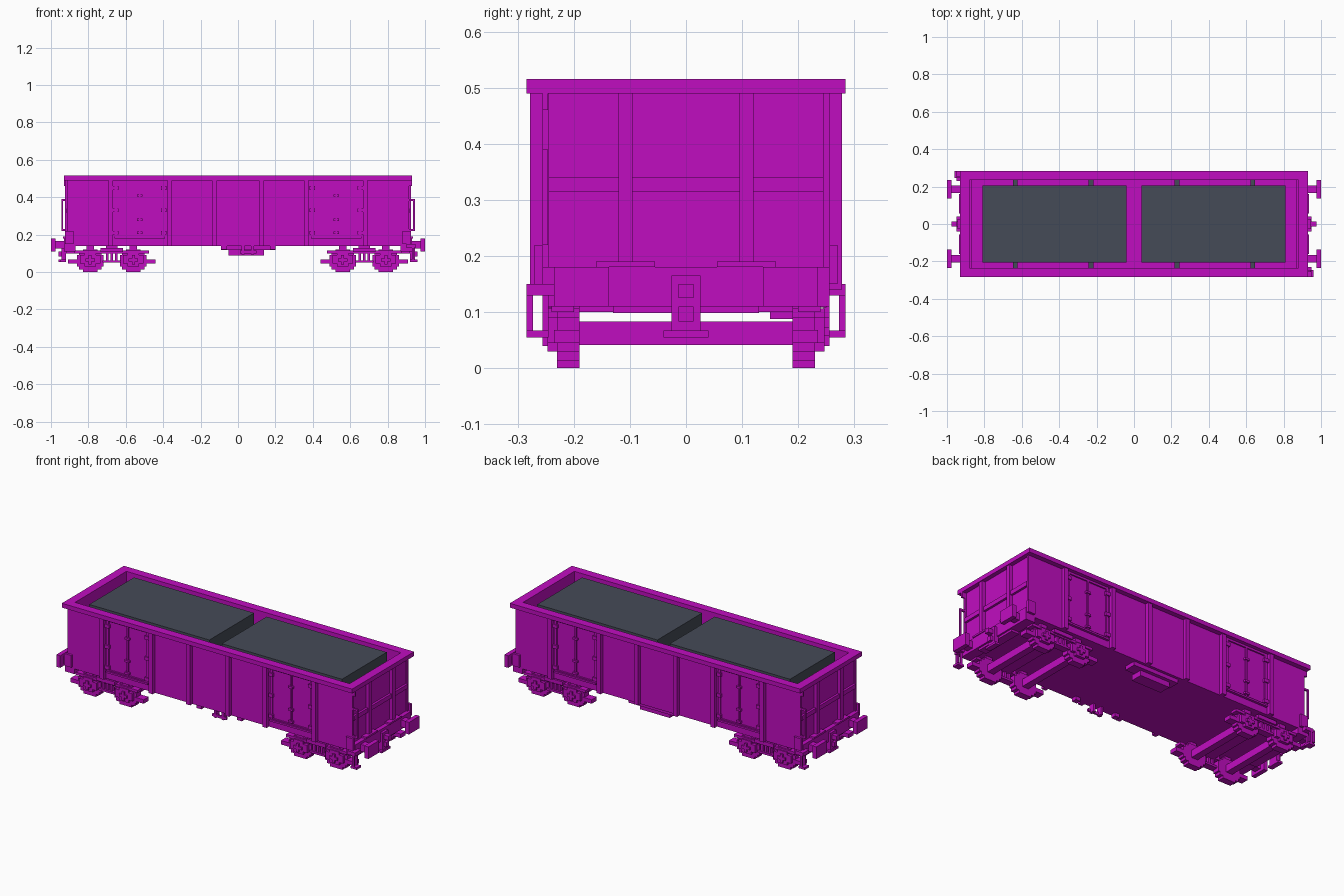
import bpy
import bmesh
from mathutils import Vector

if "Cube" in bpy.data.objects:
    bpy.data.objects.remove(bpy.data.objects["Cube"], do_unlink=True)


def make_material(name, colour):
    material = bpy.data.materials.new(name)
    material.use_nodes = True
    material.diffuse_color = (*colour, 1)
    shader = next(n for n in material.node_tree.nodes if n.type == "BSDF_PRINCIPLED")
    shader.inputs["Base Color"].default_value = (*colour, 1)
    shader.inputs["Roughness"].default_value = 0.8
    return material


PURPLE = make_material("purple paint", (0.53, 0.004, 0.53))
SLATE = make_material("slate cargo", (0.06, 0.07, 0.095))

# Sign pairs used to repeat a box around the wagon
MIRRORS = {
    "once": [(1, 1)],
    "ends": [(1, 1), (-1, 1)],
    "sides": [(1, 1), (1, -1)],
    "corners": [(1, 1), (-1, 1), (1, -1), (-1, -1)],
    "turned": [(1, 1), (-1, -1)],
}


def part(name, boxes, repeat="once", material=PURPLE):
    """Join boxes given as (x range, y range, z range) into one object."""
    bm = bmesh.new()
    for ranges in boxes:
        low = Vector([min(r) for r in ranges])
        high = Vector([max(r) for r in ranges])
        centre, size = (low + high) / 2, high - low
        for sx, sy in MIRRORS[repeat]:
            cube = bmesh.ops.create_cube(bm, size=1)
            for v in cube["verts"]:
                v.co = Vector((v.co.x * size.x + centre.x * sx,
                               v.co.y * size.y + centre.y * sy,
                               v.co.z * size.z + centre.z))
    mesh = bpy.data.meshes.new(name)
    bm.to_mesh(mesh)
    bm.free()
    mesh.materials.append(material)
    obj = bpy.data.objects.new(name, mesh)
    bpy.context.collection.objects.link(obj)
    return obj


def around(centre, half):
    return (centre - half, centre + half)


# Overall dimensions
RIM_X, RIM_Y, RIM_TOP, RIM_BASE = 0.93, 0.284, 0.515, 0.49
WALL_X, WALL_Y = 0.905, 0.256
INNER_X, INNER_Y = 0.88, 0.235
FLOOR = 0.14
RIB_Y = 0.278
wall_height = (FLOOR, RIM_BASE)

# Open body
part("floor", [(around(0, WALL_X), around(0, WALL_Y), (FLOOR, 0.16))])
part("side_walls", [(around(0, WALL_X), (INNER_Y, WALL_Y), wall_height)], "sides")
part("end_walls", [((INNER_X, WALL_X), around(0, INNER_Y), wall_height)], "ends")
rim_height = (RIM_BASE, RIM_TOP)
part("side_rims", [(around(0, RIM_X), (INNER_Y, RIM_Y), rim_height)], "sides")
part("end_rims", [((INNER_X, RIM_X), around(0, INNER_Y), rim_height)], "ends")

# Side ribs
part("side_ribs", [(around(x, 0.013), (WALL_Y, RIB_Y), wall_height)
                   for x in (0.125, 0.365, 0.68)], "corners")

# Double doors with frames, hinges and latches
door = 0.525
door_y = (WALL_Y, 0.264)
door_frame = [(around(door + s * 0.128, 0.008), door_y, (0.18, RIM_BASE)) for s in (-1, 1)]
door_frame += [(around(door, 0.135), door_y, around(z, 0.006)) for z in (0.19, 0.483)]
door_frame += [(around(door, 0.004), door_y, (0.19, 0.48))]
part("door_frames", door_frame, "corners")
part("door_sills", [(around(door, 0.135), (WALL_Y, 0.27), (0.18, 0.19))], "corners")
part("door_latches", [(around(door, 0.014), (WALL_Y, 0.27), around(z, 0.006))
                      for z in (0.21, 0.28, 0.41)], "corners")
part("door_hinges", [(around(door + s * 0.128, 0.014), (WALL_Y, 0.27), around(z, 0.01))
                     for s in (-1, 1) for z in (0.21, 0.33, 0.45)], "corners")

# End wall posts and crossbar
part("end_posts", [((WALL_X, 0.925), (0.095, 0.12), (0.17, RIM_BASE)),
                   ((WALL_X, 0.913), (0.245, WALL_Y), wall_height)], "corners")
part("end_crossbars", [((WALL_X, 0.918), around(0, 0.245), (0.315, 0.34))], "ends")

# Headstock with small ledges
part("headstocks", [((0.87, 0.93), around(0, WALL_Y), (0.11, 0.18)),
                    ((0.87, 0.92), around(0, 0.13), (0.098, 0.11))], "ends")
part("headstock_ledges", [((WALL_X, 0.935), (0.055, 0.16), (0.18, 0.19))], "corners")

# Buffers and couplers
part("buffers", [((0.975, 1.0), (0.137, 0.235), (0.11, 0.18)),
                 ((0.93, 0.975), (0.165, 0.205), (0.125, 0.165))], "corners")
part("couplers", [((0.92, 0.945), around(0, 0.026), (0.055, 0.165)),
                  ((0.945, 0.975), around(0, 0.013), (0.125, 0.15)),
                  ((0.945, 0.96), around(0, 0.013), (0.083, 0.11)),
                  ((0.92, 0.95), around(0, 0.04), (0.055, 0.067))], "ends")

# Grab handles on one corner of each end
part("grab_handles", [((0.935, 0.945), (-0.256, -0.246), (0.22, 0.39)),
                      ((WALL_X, 0.945), (-0.256, -0.246), (0.22, 0.23)),
                      ((WALL_X, 0.945), (-0.256, -0.246), (0.38, 0.39)),
                      ((WALL_X, 0.93), (-0.256, -0.246), (0.46, 0.49))], "turned")

# Hanging corner steps
part("corner_steps", [((0.92, 0.96), (-0.284, -0.245), (0.055, 0.067)),
                      ((0.93, 0.942), (-0.256, -0.245), (0.06, 0.14)),
                      ((0.93, 0.942), (-0.284, -0.273), (0.06, 0.14)),
                      ((0.9, 0.95), (-0.284, -0.23), (0.13, 0.15))], "turned")
part("corner_brackets", [((0.88, 0.925), (WALL_Y, 0.27), (0.15, 0.22))], "corners")

# Bogies: stepped wheels, axle boxes, frames and springs
WHEELS = (0.56, 0.79)
BOGIE = 0.675
tread_y = (0.19, 0.23)
# Pairs of half width and half height approximate a round wheel
round_steps = ((0.04, 0.06), (0.06, 0.046), (0.072, 0.03))
part("wheels", [(around(x, w), tread_y, around(0.06, h))
                for x in WHEELS for w, h in round_steps], "corners")
part("axle_boxes", [(around(x, w), (0.2, 0.247), around(0.068, h))
                    for x in WHEELS for w, h in ((0.03, 0.038), (0.055, 0.022))], "corners")
part("axle_caps", [(around(x, w), (0.24, 0.256), around(0.065, h))
                   for x in WHEELS for w, h in ((0.025, 0.008), (0.008, 0.025))], "corners")
part("axles", [(around(x, 0.02), around(0, 0.2), (0.041, 0.083)) for x in WHEELS], "ends")
part("bogie_frames", [(around(BOGIE, 0.2), (0.2, 0.24), (0.1, 0.115)),
                      (around(BOGIE, 0.06), (0.2, 0.25), (0.108, 0.13)),
                      (around(BOGIE, 0.05), (0.2, 0.24), (0.05, 0.062))], "corners")
part("bogie_tips", [(around(BOGIE + s * 0.205, 0.03), (0.19, 0.235), (0.045, 0.068))
                    for s in (-1, 1)], "corners")
part("bogie_springs", [(around(BOGIE + s * 0.025, 0.007), (0.21, 0.235), (0.055, 0.12))
                       for s in (-1, 0, 1)], "corners")
part("bogie_bolsters", [(around(BOGIE, 0.03), around(0, 0.22), (0.1, FLOOR))], "ends")
part("bogie_hangers", [(around(x, 0.02), (0.2, 0.23), (0.1, FLOOR)) for x in WHEELS],
     "corners")

# Underfloor equipment
part("brake_box", [((-0.05, 0.14), (0.15, 0.22), (0.088, 0.12)),
                   ((-0.09, 0.2), (0.17, 0.24), (0.118, FLOOR))])
part("brake_levers", [((0.02, 0.035), (-0.25, -0.22), (0.095, FLOOR)),
                      ((0.07, 0.085), (-0.25, -0.22), (0.095, FLOOR)),
                      ((0.01, 0.1), (-0.25, -0.24), (0.1, 0.115)),
                      ((-0.09, -0.06), (-0.25, -0.22), (0.12, FLOOR)),
                      ((0.17, 0.2), (-0.25, -0.22), (0.12, FLOOR))])

# Cargo blocks and their side braces
part("cargo_blocks", [((0.04, 0.81), around(0, 0.205), (0.16, 0.51))], "ends", SLATE)
part("cargo_braces", [(around(x, 0.013), (0.205, INNER_Y), (0.16, 0.44))
                      for x in (0.23, 0.635)], "corners", SLATE)
